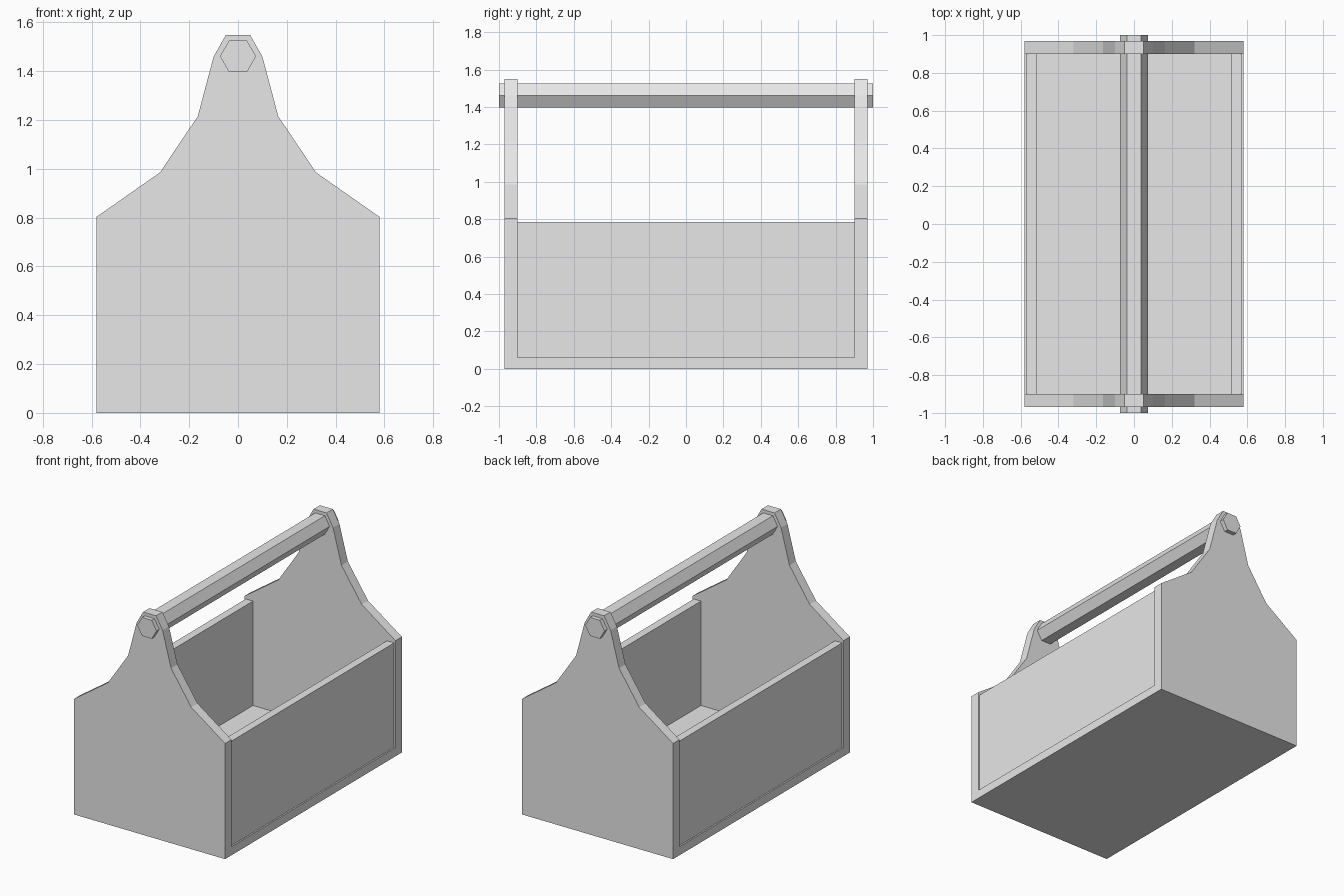
import bpy, bmesh, math
from mathutils import Matrix, Vector

cube = bpy.data.objects.get("Cube")
if cube:
    bpy.data.objects.remove(cube, do_unlink=True)

# Single plain grey finish
GREY = (0.8, 0.8, 0.8, 1.0)
grey = bpy.data.materials.new("plain_grey")
grey.use_nodes = True
grey.diffuse_color = GREY
grey.node_tree.nodes["Principled BSDF"].inputs["Base Color"].default_value = GREY


def finish(name, bm):
    """Turn a bmesh into a flat shaded object."""
    bmesh.ops.recalc_face_normals(bm, faces=bm.faces)
    mesh = bpy.data.meshes.new(name)
    bm.to_mesh(mesh)
    bm.free()
    mesh.materials.append(grey)
    obj = bpy.data.objects.new(name, mesh)
    bpy.context.collection.objects.link(obj)
    return obj


def extruded(name, outline, y0, y1):
    """Extrude an x-z outline along y."""
    bm = bmesh.new()
    face = bm.faces.new([bm.verts.new((x, y0, z)) for x, z in outline])
    moved = bmesh.ops.extrude_face_region(bm, geom=[face])["geom"]
    verts = [v for v in moved if isinstance(v, bmesh.types.BMVert)]
    bmesh.ops.translate(bm, verts=verts, vec=Vector((0, y1 - y0, 0)))
    # The extruded copy keeps the starting face only when it is re-created
    if face.is_valid is False or not any(
            all(abs(v.co.y - y0) < 1e-6 for v in f.verts) for f in bm.faces):
        bmesh.ops.holes_fill(bm, edges=bm.edges)
    return finish(name, bm)


def rect(x0, x1, z0, z1):
    return [(x0, z0), (x1, z0), (x1, z1), (x0, z1)]


INNER, OUTER = 0.90, 0.97      # end board faces along y
FLOOR = 0.06

# End boards with tapering shoulders
half = [(0.58, 0), (0.58, 0.803), (0.32, 0.985),
        (0.165, 1.215), (0.10, 1.46), (0.05, 1.548)]
outline = half + [(-x, z) for x, z in reversed(half)]
extruded("front_end_board", outline, -OUTER, -INNER)
extruded("back_end_board", outline, INNER, OUTER)

# Floor between the end boards
extruded("floor_board", rect(-0.58, 0.58, 0, FLOOR), -INNER, INNER)

# Side boards, set slightly in from the floor edge
for name, side in (("left_side_board", 1), ("right_side_board", -1)):
    extruded(name, rect(side * 0.515, side * 0.57, FLOOR, 0.785), -INNER, INNER)

# Hexagonal carrying bar
hexagon = [(0.074 * math.cos(math.radians(a)), 1.461 + 0.074 * math.sin(math.radians(a)))
           for a in range(0, 360, 60)]
extruded("handle_bar", hexagon, -1, 1)
